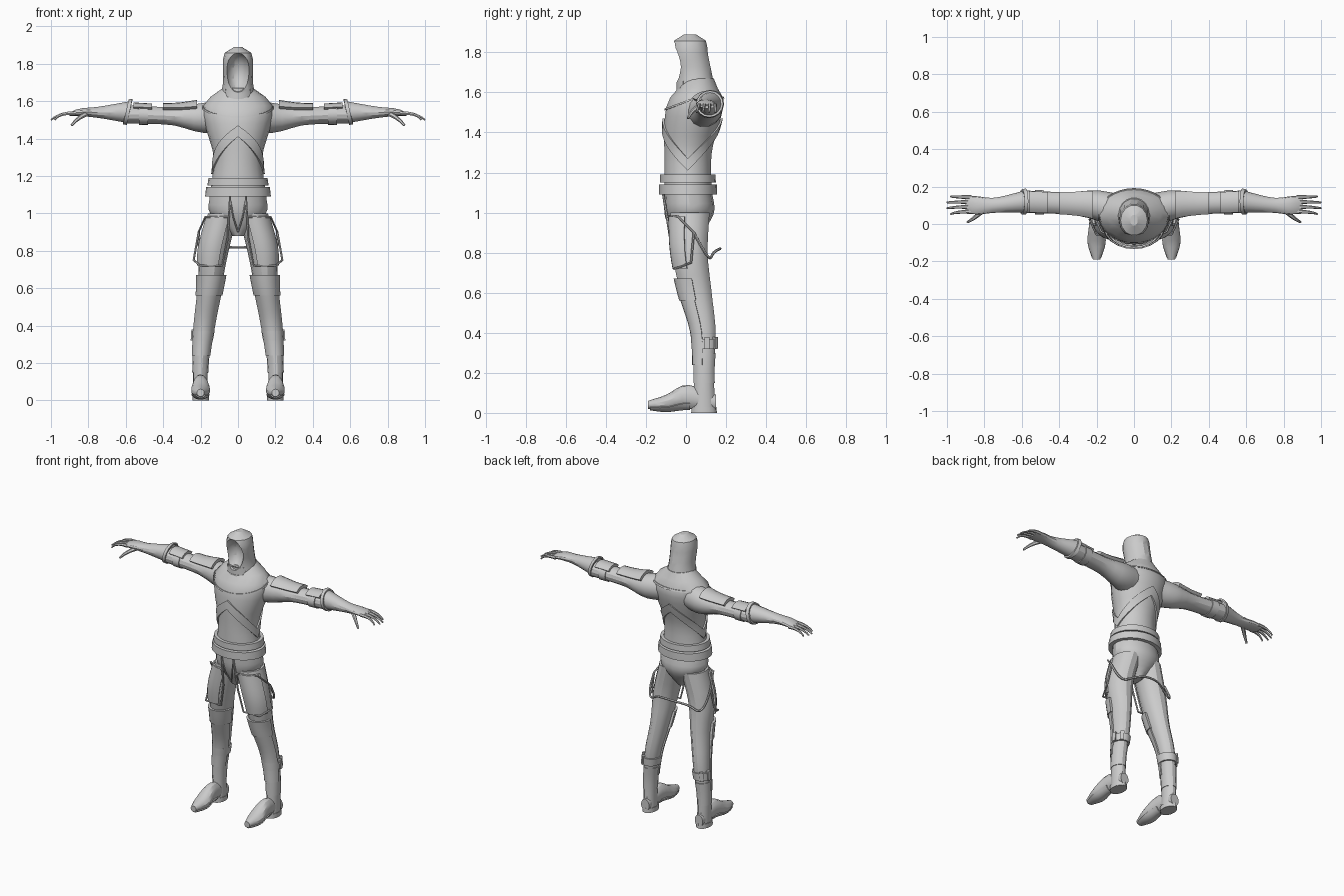
import bpy, bmesh, math
from mathutils import Vector

if "Cube" in bpy.data.objects:
    bpy.data.objects.remove(bpy.data.objects["Cube"], do_unlink=True)

grey = (.6, .6, .6, 1)
cloth = bpy.data.materials.new("plain grey")
cloth.use_nodes = True
cloth.diffuse_color = grey
cloth.node_tree.nodes["Principled BSDF"].inputs["Base Color"].default_value = grey


def finish(ob, mirror=False):
    """Apply mirroring and modifiers, then colour and shade the part."""
    if mirror:
        ob.modifiers.new("mirror", 'MIRROR').use_mirror_merge = False
    bpy.ops.object.select_all(action='DESELECT')
    bpy.context.view_layer.objects.active = ob
    ob.select_set(True)
    bpy.ops.object.convert(target='MESH')
    ob.data.materials.clear()
    ob.data.materials.append(cloth)
    bpy.ops.object.shade_smooth_by_angle(angle=math.radians(28))
    return ob


class Limb:
    """A body form: smooth ellipses (position, two centres, two radii) along an axis."""

    def __init__(self, axis, *keys):
        self.turn = "zxy".index(axis)
        self.keys = [Vector(key) for key in keys]

    def slope(self, i):
        before = self.keys[max(i - 1, 0)]
        after = self.keys[min(i + 1, len(self.keys) - 1)]
        return (after - before) / (after[0] - before[0])

    def point(self, t, degrees, lift=0):
        i = 0
        while i < len(self.keys) - 2 and t > self.keys[i + 1][0]:
            i += 1
        p, q = self.keys[i], self.keys[i + 1]
        span = q[0] - p[0]
        k = (t - p[0]) / span
        ease = k * k * (3 - 2 * k)
        bend = self.slope(i) * (1 - k) - self.slope(i + 1) * k
        mix = p.lerp(q, ease) + bend * (span * k * (1 - k))
        a = math.radians(degrees)
        co = (mix[1] + (mix[3] + lift) * math.cos(a), mix[2] + (mix[4] + lift) * math.sin(a), t)
        x, y, z = co[-self.turn:] + co[:-self.turn] if self.turn else co
        return Vector((x, y, max(z, 0)))


def spread(start, end, count, doubled):
    """Even steps, with both ends doubled where a plate folds down to the body."""
    steps = [(start + (end - start) * i / count, 1) for i in range(count + 1)]
    return [(start, 0)] + steps + [(end, 0)] if doubled else steps


def wrap(name, limb, start, end, arc=None, lift=0, rows=8, cols=16, shift=None, mirror=False):
    """Skin of a limb, or a raised plate or band lying on it."""
    bm = bmesh.new()
    around = spread(*arc, cols, True) if arc else spread(0, 360, cols, False)[:-1]
    grid = []
    for t, up in spread(start, end, rows, lift):
        grid.append([bm.verts.new(limb.point(t + (shift(a) if shift else 0), a, lift * up * out))
                     for a, out in around])
    for low, high in zip(grid, grid[1:]):
        for i in range(len(around) - (1 if arc else 0)):
            j = (i + 1) % len(around)
            bm.faces.new((low[i], low[j], high[j], high[i]))
    if not lift:
        bm.faces.new(reversed(grid[0]))
        bm.faces.new(grid[-1])
    mesh = bpy.data.meshes.new(name)
    bm.to_mesh(mesh)
    bm.free()
    ob = bpy.data.objects.new(name, mesh)
    bpy.context.collection.objects.link(ob)
    return finish(ob, mirror)


def tube(name, points, radius, taper=0, smooth=False):
    """Mirrored cord or finger along a path."""
    curve = bpy.data.curves.new(name, 'CURVE')
    curve.dimensions, curve.bevel_depth, curve.bevel_resolution = '3D', radius, 1
    curve.use_fill_caps = True
    line = curve.splines.new('NURBS' if smooth else 'POLY')
    line.points.add(len(points) - 1)
    for i, p in enumerate(points):
        line.points[i].co = (*p, 1)
        line.points[i].radius = 1 - taper * i / (len(points) - 1)
    if smooth:
        line.order_u, line.use_endpoint_u, line.resolution_u = 3, True, 4
    ob = bpy.data.objects.new(name, curve)
    bpy.context.collection.objects.link(ob)
    finish(ob, True)


# Body forms
torso = Limb('z', (1.1, 0, .01, .15, .12), (1.3, 0, .01, .13, .12), (1.45, 0, .03, .17, .14),
             (1.56, 0, .05, .19, .14), (1.62, 0, .06, .15, .1), (1.67, 0, .06, .08, .08))
hips = Limb('z', (.88, 0, .01, .03, .06), (1, 0, .02, .15, .12), (1.1, 0, .01, .15, .12))
hood = Limb('z', (1.6, 0, .05, .1, .1), (1.7, 0, .04, .08, .09), (1.8, 0, .02, .08, .09),
            (1.86, 0, .02, .07, .08), (1.89, 0, .02, .02, .03))
arm = Limb('x', (.08, .06, 1.52, .1, .09), (.2, .1, 1.51, .08, .08), (.35, .11, 1.52, .06, .05),
           (.6, .12, 1.53, .06, .05))
glove = Limb('x', (.58, .12, 1.54, .06, .06), (.75, .1, 1.54, .04, .03), (.85, .1, 1.54, .05, .02),
             (.9, .11, 1.53, .04, .01))
leg = Limb('z', (0, .2, .09, .04, .06), (.2, .2, .09, .04, .05), (.4, .18, .09, .05, .06),
           (.6, .15, .05, .06, .08), (.8, .13, .02, .08, .09), (1, .08, .02, .08, .1))
foot = Limb('y', (-.19, .04, .2, .02, .02), (-.1, .05, .2, .04, .05), (0, .08, .2, .06, .04),
            (.15, .05, .2, .04, .03))

# Torso, hips and belt
wrap("torso", torso, 1.1, 1.67, rows=12, cols=18)
wrap("hips", hips, .88, 1.1)
wrap("belt", torso, 1.09, 1.14, lift=.025, rows=2, cols=24)
wrap("upper_belt", torso, 1.15, 1.19, lift=.02, rows=2, cols=24)


def peak(a):
    """Peaks at the front and back, dips at the sides."""
    return .2 * abs(a % 180 / 90 - 1)


# Chest band and collar seam
wrap("chest_band", torso, 1.41, 1.47, lift=.009, rows=2, cols=32, shift=lambda a: -peak(a))
wrap("collar_seam", torso, 1.57, 1.58, lift=.004, rows=1, cols=32,
     shift=lambda a: .06 * min(0, math.sin(math.radians(a))))

# Hood with hollow face opening
head = wrap("hood", hood, 1.6, 1.89, rows=9, cols=14)
bpy.ops.mesh.primitive_uv_sphere_add(segments=20, ring_count=12, location=(0, -.08, 1.75))
cutter = bpy.context.object
cutter.name = "face_cutter"
cutter.hide_render = True
cutter.scale = (.07, .1, .11)
opening = head.modifiers.new("opening", 'BOOLEAN')
opening.operation, opening.object = 'DIFFERENCE', cutter
finish(head)
bpy.data.objects.remove(cutter, do_unlink=True)
wrap("chin_guard", hood, 1.62, 1.67, (-140, -40), -.01, rows=3)

# Arms, plates and gloves
wrap("arm", arm, .08, .6, rows=10, cols=14, mirror=True)
wrap("upper_arm_plate", arm, .22, .4, (40, 140), .02, rows=4, cols=6, mirror=True)
wrap("elbow_plate", arm, .46, .56, (40, 140), .015, rows=4, cols=6, mirror=True)
wrap("elbow_strap", arm, .48, .53, lift=.006, rows=1, mirror=True)
wrap("glove", glove, .58, .9, rows=9, cols=14, mirror=True)
wrap("cuff_ring", glove, .58, .6, lift=.01, rows=1, mirror=True,
     shift=lambda a: -.015 * math.sin(math.radians(a)))

# Fingers and thumb
for i, finger in enumerate(("index", "middle", "ring", "little")):
    side = i - 1.5
    base, tip = .105 + .026 * side, .1 + .031 * side
    tube(finger + "_finger", [(.87, base, 1.535), (.95, base, 1.54), (1.01 - .02 * abs(side), tip, 1.5)],
         .012, .6, True)
tube("thumb", [(.79, .09, 1.54), (.85, .03, 1.52), (.89, .01, 1.47)], .016, .6, True)

# Legs and boots
wrap("leg", leg, 0, 1, rows=16, cols=14, mirror=True)
wrap("boot_top", leg, .15, .3, lift=.004, rows=4, cols=14, mirror=True)
wrap("boot_foot", foot, -.19, .15, rows=10, cols=14, mirror=True)
wrap("boot_sole", foot, -.18, .02, (120, 240), .006, cols=8, mirror=True)
wrap("boot_heel", leg, 0, .03, lift=.004, rows=1, mirror=True)

# Thigh plate, knee cap, shin guard and calf strap
wrap("thigh_plate", leg, .72, .98, (-115, -15), .01, rows=6, cols=8, mirror=True)
wrap("knee_cap", leg, .56, .67, (-175, -5), .015, rows=4, cols=10, mirror=True)
wrap("shin_guard", leg, .24, .57, (-170, -10), .009, cols=10, mirror=True)
wrap("calf_strap", leg, .32, .37, lift=.01, rows=1, mirror=True)
for name, angle in (("side_buckle", 0), ("back_buckle", 45)):
    wrap(name, leg, .32, .38, (angle, angle + 20), .018, rows=1, cols=2, mirror=True)


def trail(*stops):
    """Points hanging just off the leg at heights and angles."""
    return [leg.point(z, a, .024) for z, a in stops]


# Hanging straps
tube("front_strap", [torso.point(1.1, -75, .01)] + trail(
    (.98, -110), (.87, -125), (.72, -125), (.72, -50), (.75, 0), (.9, 10), (.98, -30), (.98, -110)), .006)
tube("rear_strap", trail((.9, 10), (.83, 30), (.76, 60), (.8, 95)) + [(.05, .17, .82), (0, .17, .82)],
     .007, smooth=True)
tube("inner_strap", [torso.point(1.1, -73, .01), hips.point(.98, -80, .01), hips.point(.9, -90, .01)], .004)
